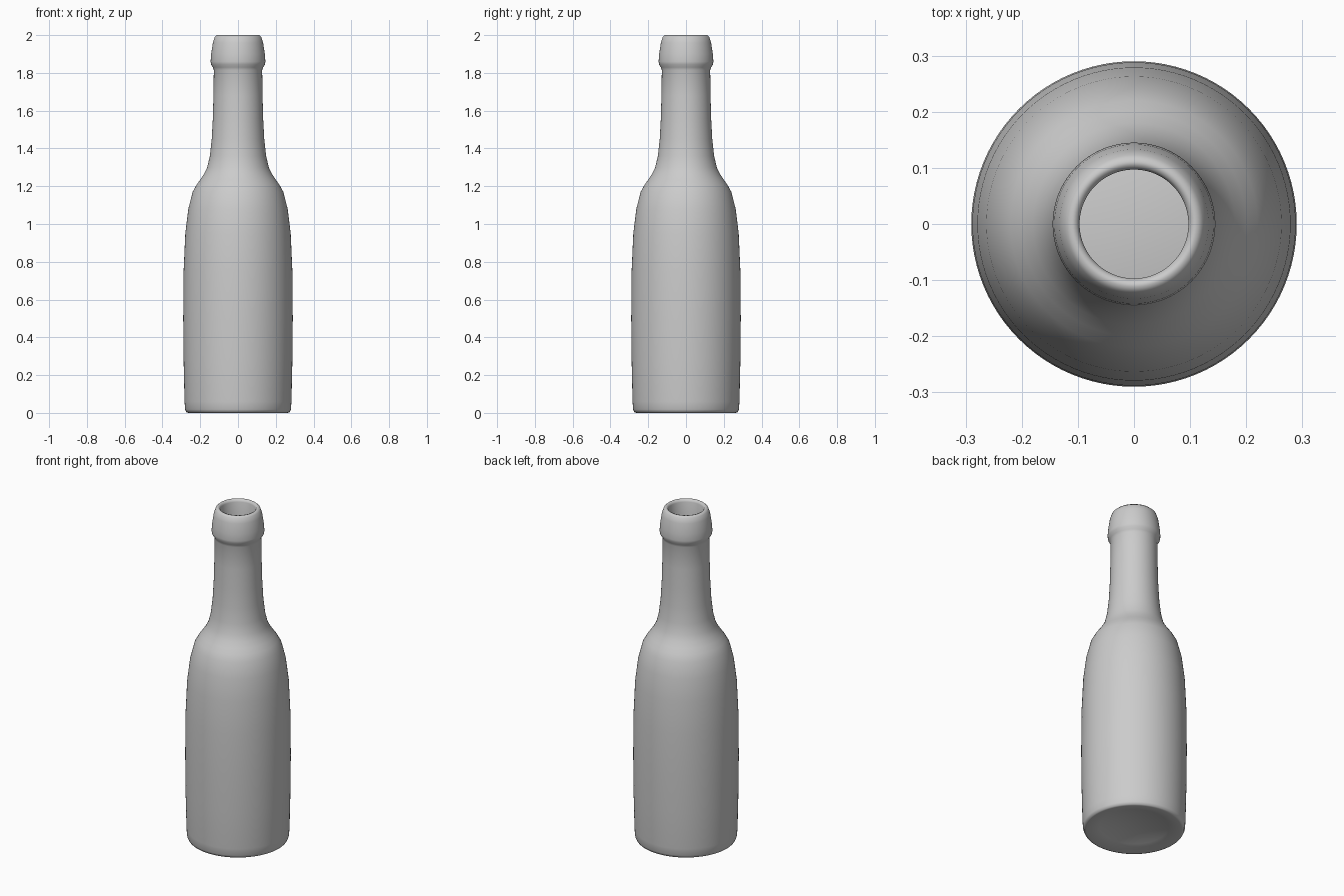
import bpy, bmesh, math

SEGMENTS = 96

# Outer glass profile (radius, height), from the base up to the lip
outer = [(0.262, 0.0), (0.274, 0.004), (0.280, 0.018), (0.283, 0.06), (0.288, 0.28),
         (0.290, 0.50), (0.288, 0.75), (0.279, 0.95), (0.263, 1.08), (0.240, 1.17),
         (0.220, 1.207), (0.200, 1.235), (0.180, 1.265), (0.163, 1.30), (0.149, 1.36),
         (0.139, 1.45), (0.133, 1.56), (0.130, 1.68), (0.128, 1.815), (0.133, 1.83),
         (0.143, 1.845), (0.145, 1.86), (0.142, 1.90), (0.133, 1.96), (0.123, 1.99),
         (0.112, 2.0), (0.102, 1.997), (0.097, 1.985)]
# Inner wall, from the lip down to the inside floor
inner = [(0.098, 1.82), (0.102, 1.60), (0.112, 1.42), (0.135, 1.31), (0.172, 1.235),
         (0.212, 1.165), (0.240, 1.06), (0.256, 0.93), (0.264, 0.72), (0.265, 0.45),
         (0.260, 0.09), (0.245, 0.05)]
# Shallow hollow under the base
punt = [(0.0, 0.045), (0.10, 0.038), (0.19, 0.02)]
inside_floor = [(0.19, 0.045), (0.10, 0.062), (0.0, 0.07)]

# Lathe the whole profile around z
bm = bmesh.new()
points = [bm.verts.new((r, 0, z)) for r, z in punt + outer + inner + inside_floor]
edges = [bm.edges.new(pair) for pair in zip(points, points[1:])]
bmesh.ops.spin(bm, geom=points + edges, cent=(0, 0, 0), axis=(0, 0, 1),
               angle=2 * math.pi, steps=SEGMENTS)
bmesh.ops.remove_doubles(bm, verts=bm.verts, dist=0.0001)
bmesh.ops.recalc_face_normals(bm, faces=bm.faces)
mesh = bpy.data.meshes.new("bottle")
bm.to_mesh(mesh)
bm.free()

# Smooth glass bottle
bottle = bpy.data.objects.new("bottle", mesh)
bpy.context.collection.objects.link(bottle)
bpy.context.view_layer.objects.active = bottle
bottle.select_set(True)
bpy.ops.object.shade_smooth_by_angle(angle=math.radians(60))
